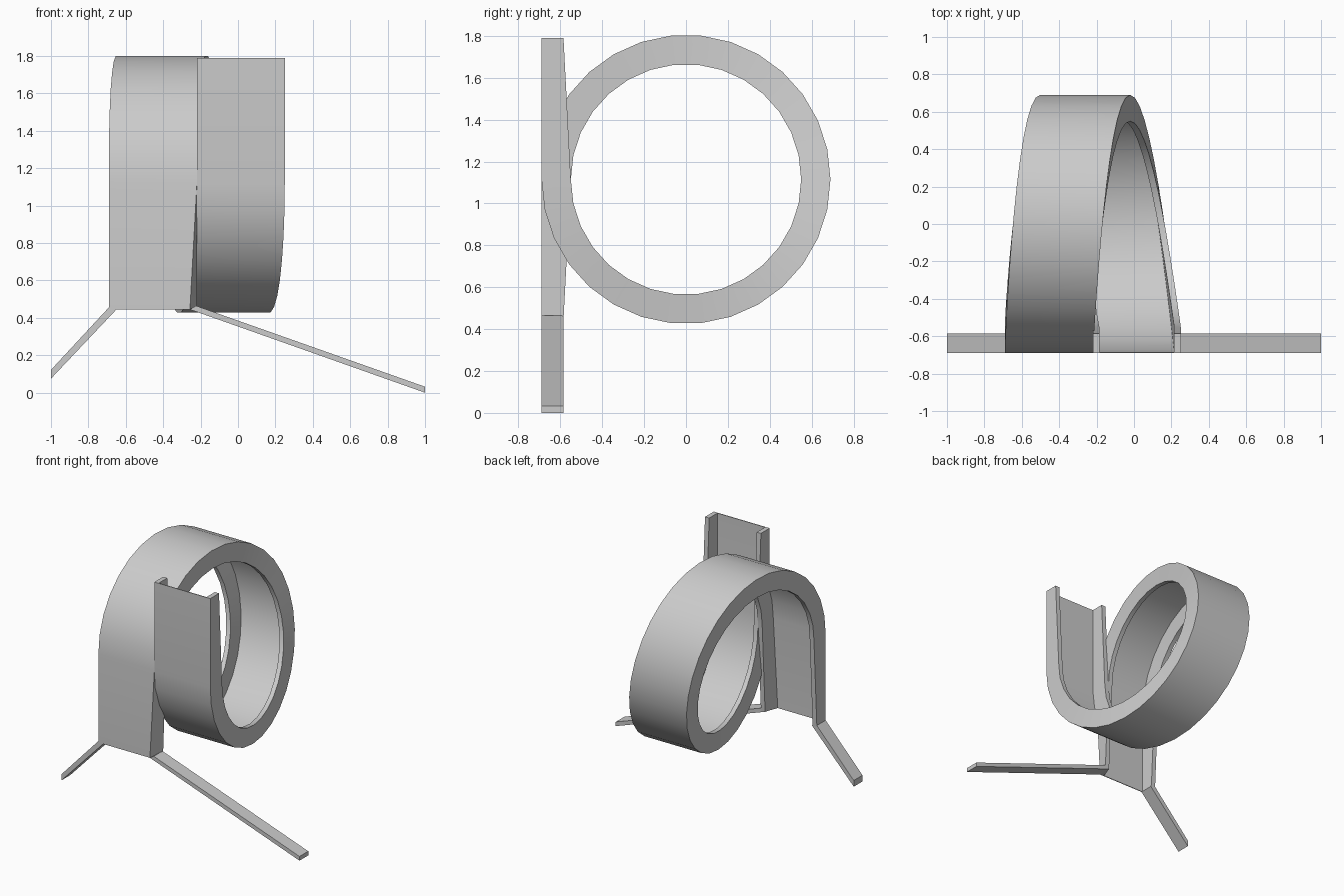
import bpy, bmesh
from math import sin, cos, radians

cube = bpy.data.objects.get("Cube")
if cube:
    bpy.data.objects.remove(cube, do_unlink=True)

grey = bpy.data.materials.new("light_grey")
grey.use_nodes = True
colour = (0.6, 0.6, 0.6, 1)
grey.diffuse_color = colour
grey.node_tree.nodes["Principled BSDF"].inputs["Base Color"].default_value = colour

RADIUS, CENTRE_Z = 0.69, 1.115
WALL, FLOOR = 0.035, 0.006
RIM, END_RIM = 0.14, 0.105
STEPS = 30


def loft(name, rings):
    """Join matching closed cross-sections into one capped solid."""
    bm = bmesh.new()
    loops = [[bm.verts.new(p) for p in ring] for ring in rings]
    n = len(loops[0])
    for a, b in zip(loops, loops[1:]):
        for i in range(n):
            j = (i + 1) % n
            bm.faces.new((a[i], a[j], b[j], b[i]))
    bm.faces.new(loops[0])
    bm.faces.new(loops[-1][::-1])
    bmesh.ops.recalc_face_normals(bm, faces=bm.faces)
    mesh = bpy.data.meshes.new(name)
    bm.to_mesh(mesh)
    bm.free()
    mesh.materials.append(grey)
    obj = bpy.data.objects.new(name, mesh)
    bpy.context.collection.objects.link(obj)
    bpy.ops.object.select_all(action='DESELECT')
    obj.select_set(True)
    bpy.context.view_layer.objects.active = obj
    bpy.ops.object.shade_smooth_by_angle(angle=radians(30))
    return obj


def channel(angle, rim, right, width, lift=0.0, splay=0.0):
    """U-shaped section: floor outside, two walls pointing at the loop centre."""
    left = right - width
    profile = [(left, 0), (right - splay, 0), (right, rim),
               (right - WALL, rim), (right - WALL - splay, FLOOR),
               (left + WALL, FLOOR), (left + WALL, rim), (left, rim)]
    return [(x, -(RADIUS - d) * cos(angle),
             CENTRE_Z + lift - (RADIUS - d) * sin(angle)) for x, d in profile]


# Track: straight entry, full sideways-drifting loop, straight exit
sections = [channel(0, END_RIM, 0.25, 0.47, lift=0.675)]
for k in range(STEPS + 1):
    a = radians(360 * k / STEPS)
    drift = 0.235 * (1 - cos(a / 2)) + 0.035 * sin(a / 2) ** 2
    sections.append(channel(a, RIM, 0.25 - drift, 0.47 + 0.012 * sin(a / 2)))
sections.append(channel(radians(360), END_RIM, -0.22, 0.47,
                        lift=-0.67, splay=0.037))
loft("loop_track", sections)


# Legs: flat bars spreading out from the foot of the track
def leg(name, outline):
    loft(name, [[(x, y, z) for x, z in outline]
                for y in (-RADIUS, -RADIUS + END_RIM)])


leg("left_leg", [(-0.257, 0.445), (-0.225, 0.465), (1, 0.032), (1, 0)])
leg("right_leg", [(-0.65, 0.445), (-0.655, 0.462), (-0.685, 0.462),
                  (-1, 0.122), (-1, 0.075)])
